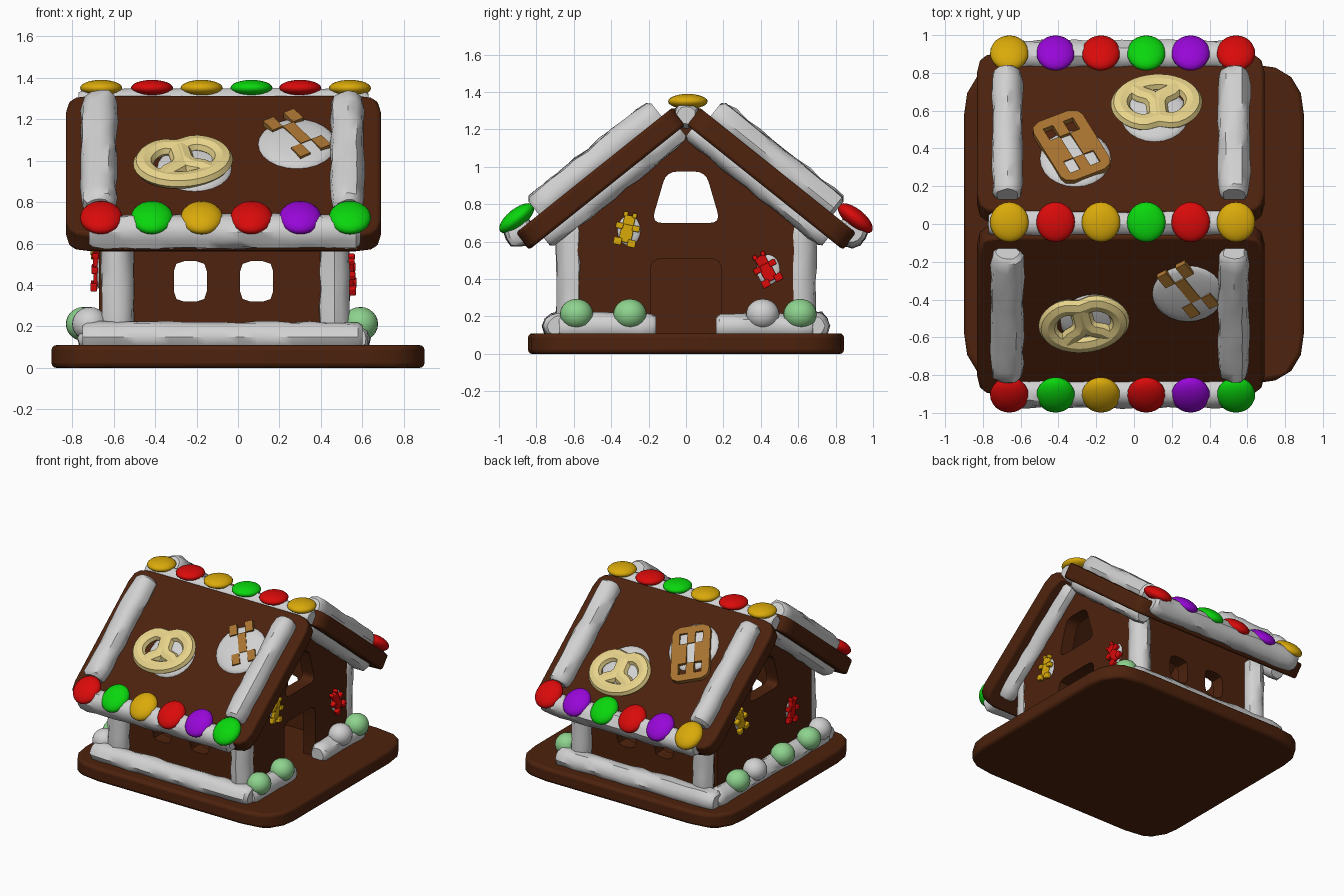
import bpy, bmesh, math, random
from mathutils import Matrix, Vector

if "Cube" in bpy.data.objects:
    bpy.data.objects.remove(bpy.data.objects["Cube"])

random.seed(4)
CX = -0.07                                   # house centre in x
ANG = math.atan(0.8)                         # roof pitch
C, S = math.cos(ANG), math.sin(ANG)


def mat(name, *c):
    m = bpy.data.materials.new(name)
    m.diffuse_color = (*c, 1)
    m.use_nodes = True
    m.node_tree.nodes["Principled BSDF"].inputs["Base Color"].default_value = m.diffuse_color
    return m


GINGER = mat("gingerbread", 0.074, 0.016, 0.004)
ICING = mat("white icing", 0.64, 0.64, 0.64)
RED = mat("red candy", 0.7, 0.003, 0.003)
GREEN = mat("green candy", 0.003, 0.68, 0.004)
YELLOW = mat("yellow candy", 0.7, 0.4, 0.003)
PURPLE = mat("purple candy", 0.31, 0.002, 0.68)
MINT = mat("mint gumdrop", 0.27, 0.65, 0.27)
PRETZEL = mat("pretzel", 0.81, 0.66, 0.26)
CRACKER = mat("cracker", 0.39, 0.17, 0.03)


def finish(name, bm, m, M=Matrix(), bevel=0):
    bmesh.ops.recalc_face_normals(bm, faces=bm.faces)
    me = bpy.data.meshes.new(name)
    bm.to_mesh(me)
    bm.free()
    me.materials.append(m)
    ob = bpy.data.objects.new(name, me)
    bpy.context.collection.objects.link(ob)
    ob.matrix_world = M
    if bevel:
        b = ob.modifiers.new("soft_edge", 'BEVEL')
        b.width, b.segments = bevel, 3
        b.limit_method, b.angle_limit = 'ANGLE', math.radians(50)
    return ob


def frame(o, u, v):
    u, v = Vector(u), Vector(v)
    M = Matrix((u, v, u.cross(v))).transposed().to_4x4()
    M.translation = o
    return M


def rounded(pts, r, k=3):
    out = []
    for i, p in enumerate(pts):
        p = Vector(p)
        a = p + (Vector(pts[i - 1]) - p).normalized() * r
        b = p + (Vector(pts[(i + 1) % len(pts)]) - p).normalized() * r
        for j in range(k + 1):
            t = j / k
            out.append(a * (1 - t) ** 2 + p * 2 * t * (1 - t) + b * t * t)
    return out


def rect(x0, x1, y0, y1):
    return [(x0, y0), (x1, y0), (x1, y1), (x0, y1)]


def slab(name, loops, n0, n1, M, m=GINGER, bevel=0):
    """Flat plate from an outline plus hole loops."""
    bm = bmesh.new()
    for lp in loops:
        vs = [bm.verts.new((p[0], p[1], n0)) for p in lp]
        for i in range(len(vs)):
            bm.edges.new((vs[i - 1], vs[i]))
    bmesh.ops.triangle_fill(bm, use_beauty=True, edges=bm.edges[:], normal=(0, 0, 1))
    g = bmesh.ops.extrude_face_region(bm, geom=bm.faces[:])
    bmesh.ops.translate(bm, vec=(0, 0, n1 - n0),
                        verts=[e for e in g['geom'] if isinstance(e, bmesh.types.BMVert)])
    return finish(name, bm, m, M, bevel)


def icing(name, p0, p1, r, M=Matrix(), n=12):
    """Lumpy piped icing between two points."""
    p0, p1 = Vector(p0), Vector(p1)
    d = p1 - p0
    L = d.length
    q = d.to_track_quat('Z', 'Y')
    k = max(4, int(L / 0.08))
    sts = [(0, 0.72), (0.02, 0.95)] + [(L * i / k, 1) for i in range(1, k)] + [(L - 0.02, 0.95), (L, 0.72)]
    groove = [random.uniform(0.92, 1.06) for _ in range(n)]
    bm = bmesh.new()
    rings = []
    for z, f in sts:
        rings.append([bm.verts.new(p0 + q @ Vector((
            math.cos(a) * rr, math.sin(a) * rr, z)))
            for a, rr in ((2 * math.pi * i / n, r * f * groove[i] * random.uniform(0.92, 1.08))
                          for i in range(n))])
    for a, b in zip(rings, rings[1:]):
        for i in range(n):
            bm.faces.new((a[i - 1], a[i], b[i], b[i - 1]))
    bm.faces.new(rings[0])
    bm.faces.new(rings[-1])
    finish(name, bm, ICING, M)


def ball(name, loc, scale, m, M=Matrix(), seg=24):
    bm = bmesh.new()
    bmesh.ops.create_uvsphere(bm, u_segments=seg, v_segments=seg // 2, radius=1,
                              matrix=Matrix.Translation(loc) @ Matrix.Diagonal((*scale, 1)))
    finish(name, bm, m, M)


# Base board
slab("base_board", [rounded(rect(-0.9, 0.9, -0.845, 0.845), 0.27, 4)], 0, 0.11, Matrix(), bevel=0.025)

# Side walls with two windows each
wins = [rounded(rect(x, x + 0.16, 0.32, 0.515), 0.05, 2) for x in (-0.31, 0.01)]
for y, nm in ((-0.5, "front_wall"), (0.6, "back_wall")):
    slab(nm, [rect(-0.65, 0.51, 0.1, 0.75)] + wins, 0, 0.1, frame((0, y, 0), (1, 0, 0), (0, 0, 1)))

# Gable walls, the right one with a doorway
gwin = rounded([(-0.185, 0.70), (0.185, 0.70), (0.105, 0.975), (-0.105, 0.975)], 0.06, 4)
door = [(-0.19, 0.1), (-0.19, 0.46), (-0.175, 0.495), (-0.14, 0.51),
        (0.14, 0.51), (0.175, 0.495), (0.19, 0.46), (0.19, 0.1)]
top = [(0.58, 0.1), (0.58, 0.77), (0, 1.235), (-0.58, 0.77), (-0.58, 0.1)]
G = frame((0, 0, 0), (0, 1, 0), (0, 0, 1))
slab("left_gable", [top, gwin], -0.67, -0.57, G)
slab("right_gable", [top + door, gwin], 0.43, 0.53, G)

# Ground icing and corner posts
for s in (-1, 1):
    icing("ground_icing", (-0.75, s * 0.685, 0.15), (0.6, s * 0.685, 0.15), 0.077)
    icing("door_side_icing", (0.565, s * 0.16, 0.145), (0.565, s * 0.68, 0.145), 0.073)
    for x in (-0.585, 0.465):
        icing("corner_icing", (x, s * 0.615, 0.13), (x, s * 0.615, 0.72), 0.076)
icing("left_ground_icing", (-0.7, -0.68, 0.145), (-0.7, 0.68, 0.145), 0.073)

# Gumdrops along both gables
for x, y, m in ((0.59, -0.585, MINT), (0.59, -0.3, MINT), (0.59, 0.41, ICING), (0.59, 0.61, MINT),
                (-0.74, 0.42, MINT), (-0.73, 0.2, ICING), (-0.745, -0.12, MINT),
                (-0.745, -0.44, MINT), (-0.715, -0.61, ICING)):
    ball("gumdrop", (x, y, 0.212), (0.086, 0.089, 0.082), m)


# Pretzel: notched oval with a Y-shaped crossing
def pretzel(M):
    oval = []
    for i in range(36):
        a = 2 * math.pi * i / 36
        x, y = 0.193 * math.cos(a), 0.142 * math.sin(a)
        if y > 0:
            y -= 0.035 * math.exp(-(x / 0.06) ** 2)
        oval.append((x, y))
    arms = [[(sg * 0.008, 0.1), (sg * 0.008, 0.0), (sg * 0.03, -0.04), (sg * 0.08, -0.065),
             (sg * 0.115, -0.1)] for sg in (-1, 1)]
    cu = bpy.data.curves.new("pretzel", 'CURVE')
    cu.dimensions = '3D'
    cu.bevel_depth, cu.bevel_resolution = 0.05, 2
    for pts, cyc in [(oval, True)] + [(a, False) for a in arms]:
        sp = cu.splines.new('POLY')
        sp.points.add(len(pts) - 1)
        for p, c in zip(sp.points, pts):
            p.co = (*c, 0, 1)
        sp.use_cyclic_u = cyc
    tmp = bpy.data.objects.new("pretzel_path", cu)
    bpy.context.collection.objects.link(tmp)
    bpy.context.view_layer.update()
    me = bpy.data.meshes.new_from_object(tmp.evaluated_get(bpy.context.evaluated_depsgraph_get()))
    bpy.data.objects.remove(tmp)
    bm = bmesh.new()
    bm.from_mesh(me)
    finish("pretzel", bm, PRETZEL, M @ Matrix.Diagonal((1, 1, 0.7, 1)))


# Cracker: either the plate with an I-shaped set of holes, or just those cells
US = (-0.145, -0.088, -0.03, 0.03, 0.088, 0.145)
VS = (-0.22, -0.165, -0.08, 0, 0.08, 0.165, 0.22)
CELLS = {(1, 1), (3, 1), (2, 2), (2, 3), (1, 4), (3, 4)}


def cracker(M, holes, z0, z1):
    bm = bmesh.new()
    g = {}
    for i, u in enumerate(US):
        for j, v in enumerate(VS):
            f = 0.9 if i in (0, 5) and j in (0, 6) else 1
            g[i, j] = bm.verts.new((u * f, v * f, z0))
    fs = [bm.faces.new((g[i, j], g[i + 1, j], g[i + 1, j + 1], g[i, j + 1]))
          for i in range(5) for j in range(6) if ((i, j) in CELLS) != holes]
    r = bmesh.ops.extrude_face_region(bm, geom=fs)
    bmesh.ops.translate(bm, vec=(0, 0, z1 - z0),
                        verts=[e for e in r['geom'] if isinstance(e, bmesh.types.BMVert)])
    bmesh.ops.delete(bm, geom=[v for v in bm.verts if not v.link_faces], context='VERTS')
    finish("cracker", bm, CRACKER, M)


def at(u, v, n, deg):
    return Matrix.Translation((u, v, n)) @ Matrix.Rotation(math.radians(deg), 4, 'Z')


# Roof halves with icing, candies and snacks
XS = (-0.66, -0.415, -0.175, 0.065, 0.3, 0.54)
for s, nm, cols in ((-1, "front", (RED, GREEN, YELLOW, RED, PURPLE, GREEN)),
                    (1, "back", (YELLOW, PURPLE, RED, GREEN, PURPLE, RED))):
    R = frame((CX, s * 0.49, 0.983), (-s, 0, 0), (0, -s * C, S))
    slab(nm + "_roof", [rounded(rect(-0.76, 0.76, -0.54, 0.54), 0.12)], -0.115, 0, R, bevel=0.028)
    for u in (-0.6, 0.6):
        icing(nm + "_roof_icing", (u, -0.38, 0.03), (u, 0.46, 0.03), 0.083, R)
    for x in (-0.685, 0.545):
        icing(nm + "_gable_icing", (x, s * 0.03, 1.203), (x, s * 0.76, 0.619), 0.07)
    icing(nm + "_eave_icing", (-0.72, s * 0.89, 0.655), (0.59, s * 0.89, 0.655), 0.083)
    for x, m in zip(XS, cols):
        T = frame((x, s * 0.905, 0.725), (-s, 0, 0), (0, -s * C, S))
        ball(nm + "_eave_candy", (0, 0, 0), (0.102, 0.113, 0.05), m, T)
    if s < 0:
        ball("icing_dab", (-0.14, -0.03, 0), (0.18, 0.18, 0.035), ICING, R)
        pretzel(R @ at(-0.195, -0.02, 0.033, 12))
        ball("icing_dab", (0.355, 0.155, 0), (0.188, 0.19, 0.033), ICING, R)
        cracker(R @ at(0.355, 0.2, 0, 33), False, 0.005, 0.036)
    else:
        ball("icing_dab", (-0.18, -0.11, 0), (0.18, 0.18, 0.035), ICING, R)
        pretzel(R @ at(-0.19, -0.165, 0.033, 5))
        ball("icing_dab", (0.24, 0.185, 0), (0.188, 0.19, 0.033), ICING, R)
        cracker(R @ at(0.26, 0.125, 0, 26), True, 0.005, 0.04)

# Ridge icing and candies
icing("ridge_icing", (-0.77, 0, 1.275), (0.63, 0, 1.275), 0.07)
for x, m in zip(XS, (YELLOW, RED, YELLOW, GREEN, RED, YELLOW)):
    ball("ridge_candy", (x, 0.01, 1.35), (0.102, 0.106, 0.04), m)

# Gummy bears on icing dabs, built from soft blocks
BEAR = ((0, -0.015, 0.034, 0.05), (0, 0.055, 0.03, 0.026), (-0.024, 0.085, 0.012, 0.013),
        (0.024, 0.085, 0.012, 0.013), (-0.045, 0.018, 0.02, 0.016), (0.045, 0.018, 0.02, 0.016),
        (-0.038, -0.065, 0.022, 0.02), (0.038, -0.065, 0.022, 0.02))
for sx, y, z, deg, m in ((1, -0.315, 0.66, -12, YELLOW), (1, 0.43, 0.45, 28, RED),
                         (-1, 0.31, 0.62, 15, YELLOW), (-1, -0.315, 0.46, -8, RED)):
    W = frame((CX + sx * 0.6, y, z), (0, sx, 0), (0, 0, 1))
    ball("bear_icing", (0.01, 0, 0), (0.062, 0.08, 0.012), ICING, W, 16)
    bm = bmesh.new()
    for i, (u, v, a, b) in enumerate(BEAR):
        bmesh.ops.create_cube(bm, size=2, matrix=Matrix.Translation((u, v, 0.012 + 0.002 * i))
                              @ Matrix.Diagonal((a, b, 0.016, 1)))
    finish("gummy_bear", bm, m, W @ Matrix.Rotation(math.radians(deg), 4, 'Z'), 0.006)

# Smooth shading with sharp edges kept
for ob in bpy.context.collection.objects:
    ob.select_set(True)
    bpy.context.view_layer.objects.active = ob
bpy.ops.object.shade_smooth_by_angle(angle=math.radians(40))
